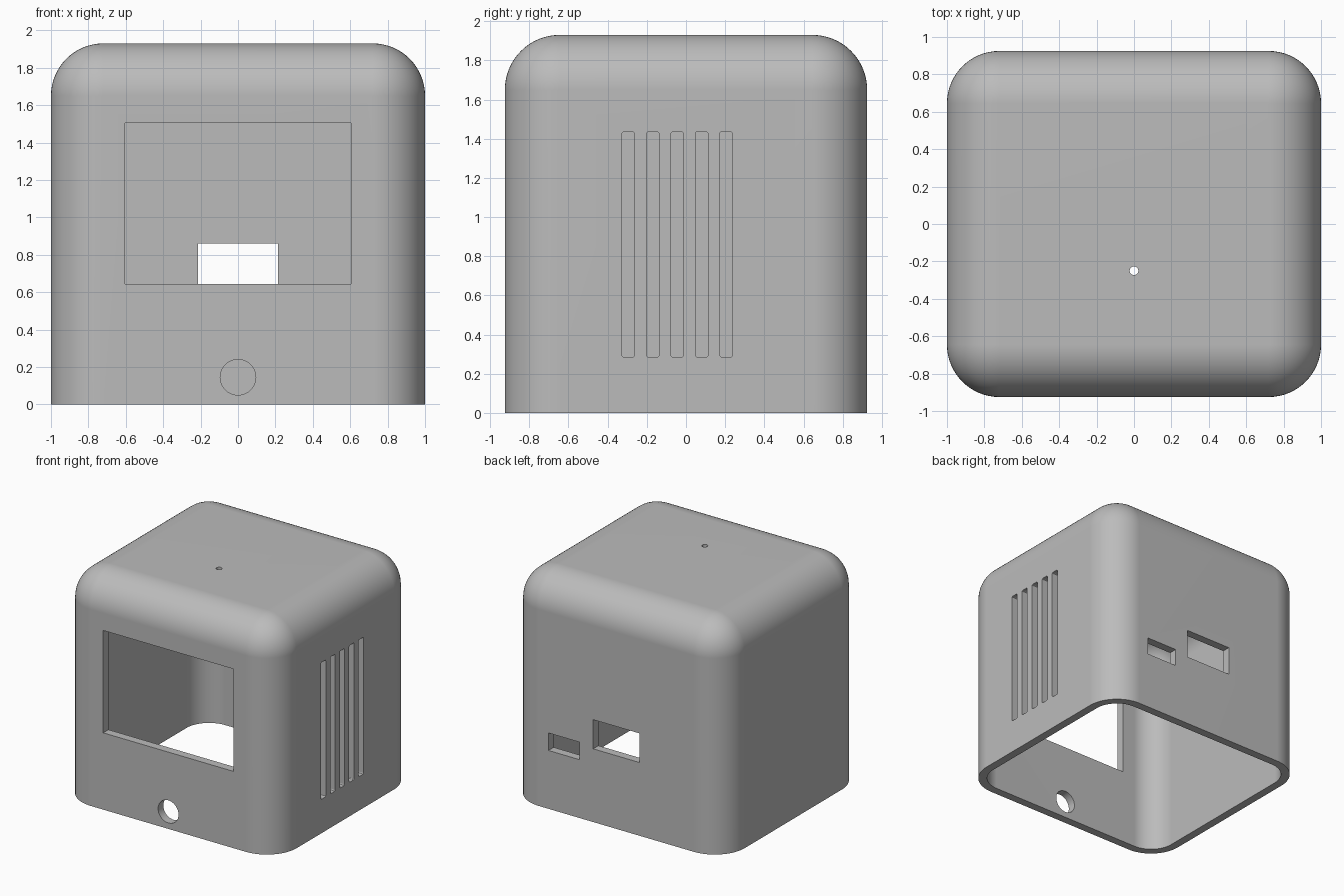
import bpy, bmesh, math
from mathutils import Matrix, Vector

if "Cube" in bpy.data.objects:
    bpy.data.objects.remove(bpy.data.objects["Cube"], do_unlink=True)

HALF_X, HALF_Y, HEIGHT = 1.0, 0.925, 1.93
WALL, RADIUS = 0.07, 0.28

grey = bpy.data.materials.new("plain grey")
grey.use_nodes = True
colour = (0.5, 0.5, 0.5, 1)
grey.diffuse_color = colour
grey.node_tree.nodes["Principled BSDF"].inputs["Base Color"].default_value = colour


def add_object(name, bm):
    mesh = bpy.data.meshes.new(name)
    bm.to_mesh(mesh)
    bm.free()
    mesh.materials.append(grey)
    obj = bpy.data.objects.new(name, mesh)
    bpy.context.collection.objects.link(obj)
    return obj


def box(name, low, high, radius=0, segments=16, keep=None):
    """Box between two corners; edges chosen by keep are rounded."""
    low, high = Vector(low), Vector(high)
    bm = bmesh.new()
    place = Matrix.Translation((low + high) / 2) @ Matrix.Diagonal((*(high - low), 1))
    bmesh.ops.create_cube(bm, size=1, matrix=place)
    if radius:
        edges = [e for e in bm.edges if keep(e)]
        bmesh.ops.bevel(bm, geom=edges, offset=radius, segments=segments,
                        profile=0.5, affect='EDGES')
    return add_object(name, bm)


def rod(name, centre, radius, depth, rotation=0.0):
    bm = bmesh.new()
    bmesh.ops.create_cone(bm, cap_ends=True, segments=48, radius1=radius,
                          radius2=radius, depth=depth,
                          matrix=Matrix.Translation(centre) @ Matrix.Rotation(rotation, 4, 'X'))
    return add_object(name, bm)


def rounded_shell(name, inset, bottom):
    """Box with round vertical and top edges and a square bottom."""
    x, y, top = HALF_X - inset, HALF_Y - inset, HEIGHT - inset
    return box(name, (-x, -y, bottom), (x, y, top), RADIUS - inset,
               keep=lambda e: max(v.co.z for v in e.verts) > bottom + 0.01)


# Case body and hollow
case = rounded_shell("case", 0, 0)
cutters = [rounded_shell("hollow", WALL, -0.3)]

# Front: screen window and round port
front, back = -HALF_Y, HALF_Y
cutters.append(box("screen_window", (-0.605, front - 0.1, 0.645), (0.605, front + 0.2, 1.505)))
cutters.append(rod("round_port", (0, front, 0.145), 0.095, 0.3, math.pi / 2))

# Back: large and small sockets
cutters.append(box("large_socket", (-0.215, back - 0.2, 0.615), (0.215, back + 0.1, 0.86)))
cutters.append(box("small_socket", (0.34, back - 0.2, 0.49), (0.63, back + 0.1, 0.637)))

# Top: pin hole
cutters.append(rod("pin_hole", (0, -0.25, HEIGHT), 0.023, 0.3))

# Side: five vent slots with softened corners
for i in range(5):
    y = -0.295 + 0.125 * i
    cutters.append(box("vent_slot", (0.8, y - 0.032, 0.285), (1.1, y + 0.032, 1.435), 0.01, 3,
                       keep=lambda e: abs(e.verts[0].co.x - e.verts[1].co.x) > 0.1))

# Cut every opening and bake the result
for cutter in cutters:
    cutter.hide_render = True
    cut = case.modifiers.new(cutter.name, 'BOOLEAN')
    cut.operation = 'DIFFERENCE'
    cut.solver = 'EXACT'
    cut.object = cutter
bpy.context.view_layer.update()
baked = bpy.data.meshes.new_from_object(case.evaluated_get(bpy.context.evaluated_depsgraph_get()))
case.modifiers.clear()
case.data = baked
baked.materials.clear()
baked.materials.append(grey)
for polygon in baked.polygons:
    polygon.material_index = 0
for cutter in cutters:
    bpy.data.objects.remove(cutter, do_unlink=True)

# Smooth the rounded corners, keep the openings crisp
bpy.ops.object.select_all(action='DESELECT')
case.select_set(True)
bpy.context.view_layer.objects.active = case
bpy.ops.object.shade_smooth_by_angle(angle=math.radians(30))
weighted = case.modifiers.new("even_shading", 'WEIGHTED_NORMAL')
weighted.keep_sharp = True
